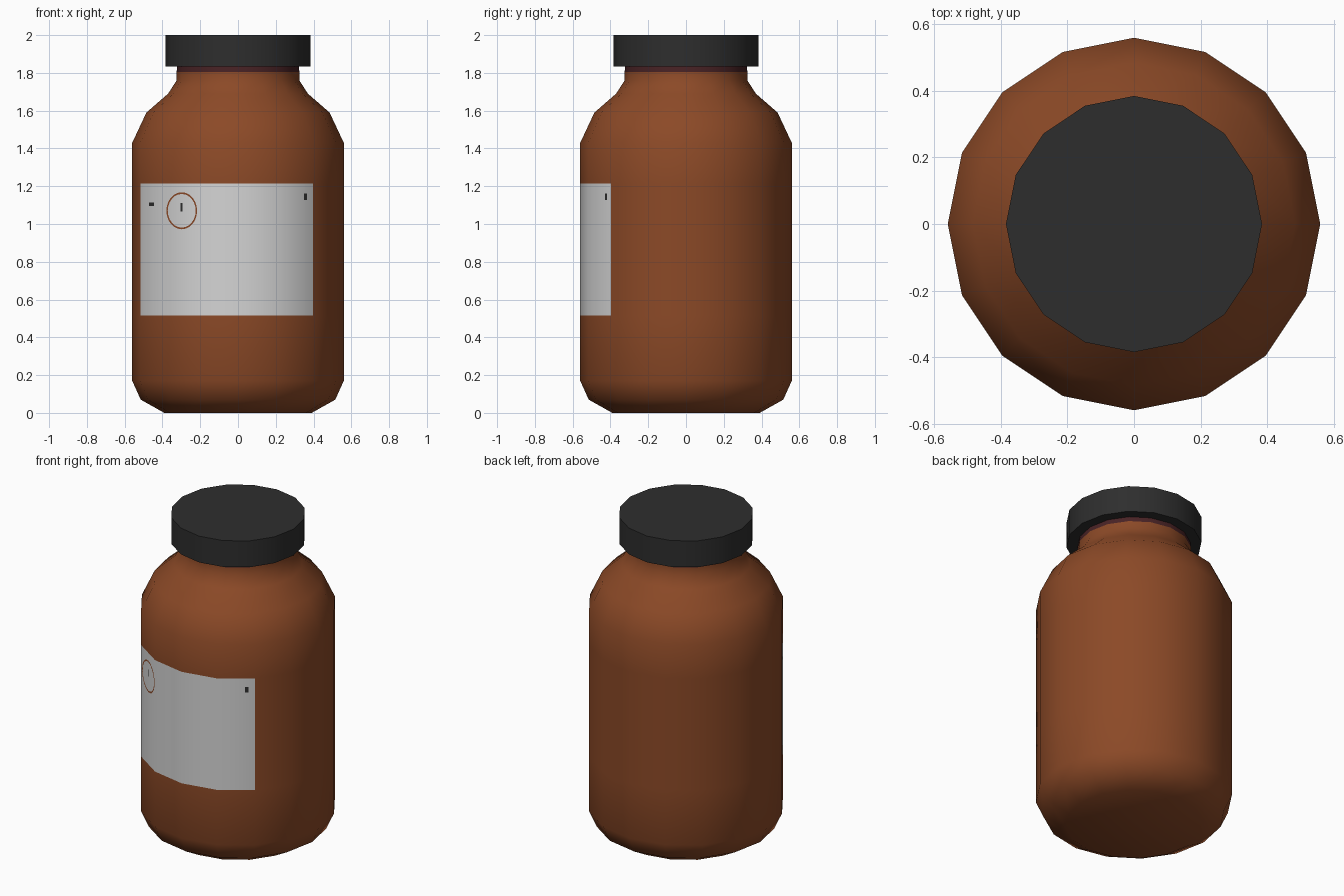
import bpy, bmesh, math
from mathutils import Vector

if "Cube" in bpy.data.objects:
    bpy.data.objects.remove(bpy.data.objects["Cube"])

SIDES = 16
R = 0.56


def material(name, rgb):
    m = bpy.data.materials.new(name)
    m.diffuse_color = (*rgb, 1)
    m.use_nodes = True
    m.node_tree.nodes["Principled BSDF"].inputs["Base Color"].default_value = m.diffuse_color
    return m


amber = material("amber_brown", (0.26, 0.067, 0.02))
white = material("label_white", (0.66, 0.66, 0.66))
black = material("cap_black", (0.027, 0.027, 0.027))
maroon = material("seal_maroon", (0.065, 0.016, 0.018))


def finish(name, bm, mats, angle=None):
    me = bpy.data.meshes.new(name)
    bm.to_mesh(me)
    bm.free()
    for m in mats:
        me.materials.append(m)
    ob = bpy.data.objects.new(name, me)
    bpy.context.collection.objects.link(ob)
    if angle:
        bpy.ops.object.select_all(action='DESELECT')
        ob.select_set(True)
        bpy.context.view_layer.objects.active = ob
        bpy.ops.object.shade_smooth_by_angle(angle=math.radians(angle))
    return ob


def lathe(profile):
    """Revolve (radius, z) points into a closed 16-sided solid."""
    bm = bmesh.new()
    rings = []
    for r, z in profile:
        rings.append([bm.verts.new((r * math.cos(2 * math.pi * i / SIDES),
                                    r * math.sin(2 * math.pi * i / SIDES), z))
                      for i in range(SIDES)])
    for a, b in zip(rings, rings[1:]):
        for i in range(SIDES):
            j = (i + 1) % SIDES
            bm.faces.new((a[i], a[j], b[j], b[i]))
    bm.faces.new(rings[0][::-1])
    bm.faces.new(rings[-1])
    bm.normal_update()
    return bm


# Bottle: label and neck seal are coloured bands of the same surface
bm = lathe([(0.39, 0), (0.515, 0.07), (R, 0.17), (R, 0.515), (R, 1.215),
            (R, 1.43), (0.485, 1.59), (0.37, 1.69), (0.325, 1.76),
            (0.325, 1.805), (0.322, 1.84)])
for f in bm.faces:
    c = f.calc_center_median()
    ang = math.degrees(math.atan2(c.y, c.x)) % 360
    if 0.515 < c.z < 1.215 and 202 < ang < 315:
        f.material_index = 1
    elif c.z > 1.805:
        f.material_index = 2
finish("bottle", bm, [amber, white, maroon], 50)

# Cap
finish("cap", lathe([(0.385, 1.835), (0.385, 2.0)]), [black], 40)


# Thin printed details on the label, laid flat on one bottle side
def on_side(side, u, z, lift):
    a = math.radians(side)
    n = Vector((math.cos(a), math.sin(a), 0))
    t = Vector((-math.sin(a), math.cos(a), 0))
    return n * (R * math.cos(math.pi / SIDES) + lift) + t * u + Vector((0, 0, z))


bm = bmesh.new()
N = 24
loops = [[bm.verts.new(on_side(236.25, 0.01 + r * math.cos(2 * math.pi * i / N),
                               1.07 + r * math.sin(2 * math.pi * i / N), 0.002))
          for i in range(N)] for r in (0.098, 0.089)]
for i in range(N):
    j = (i + 1) % N
    bm.faces.new((loops[1][i], loops[0][i], loops[0][j], loops[1][j]))
finish("label_ring", bm, [amber])

bm = bmesh.new()
for side, u, z, w, h in [(303.75, 0.062, 1.145, 0.02, 0.035),
                         (236.25, 0.008, 1.09, 0.012, 0.045),
                         (213.75, 0.0, 1.105, 0.05, 0.018)]:
    bm.faces.new([bm.verts.new(on_side(side, u + sx * w / 2, z + sz * h / 2, 0.002))
                  for sx, sz in ((-1, -1), (1, -1), (1, 1), (-1, 1))])
finish("label_marks", bm, [black])
